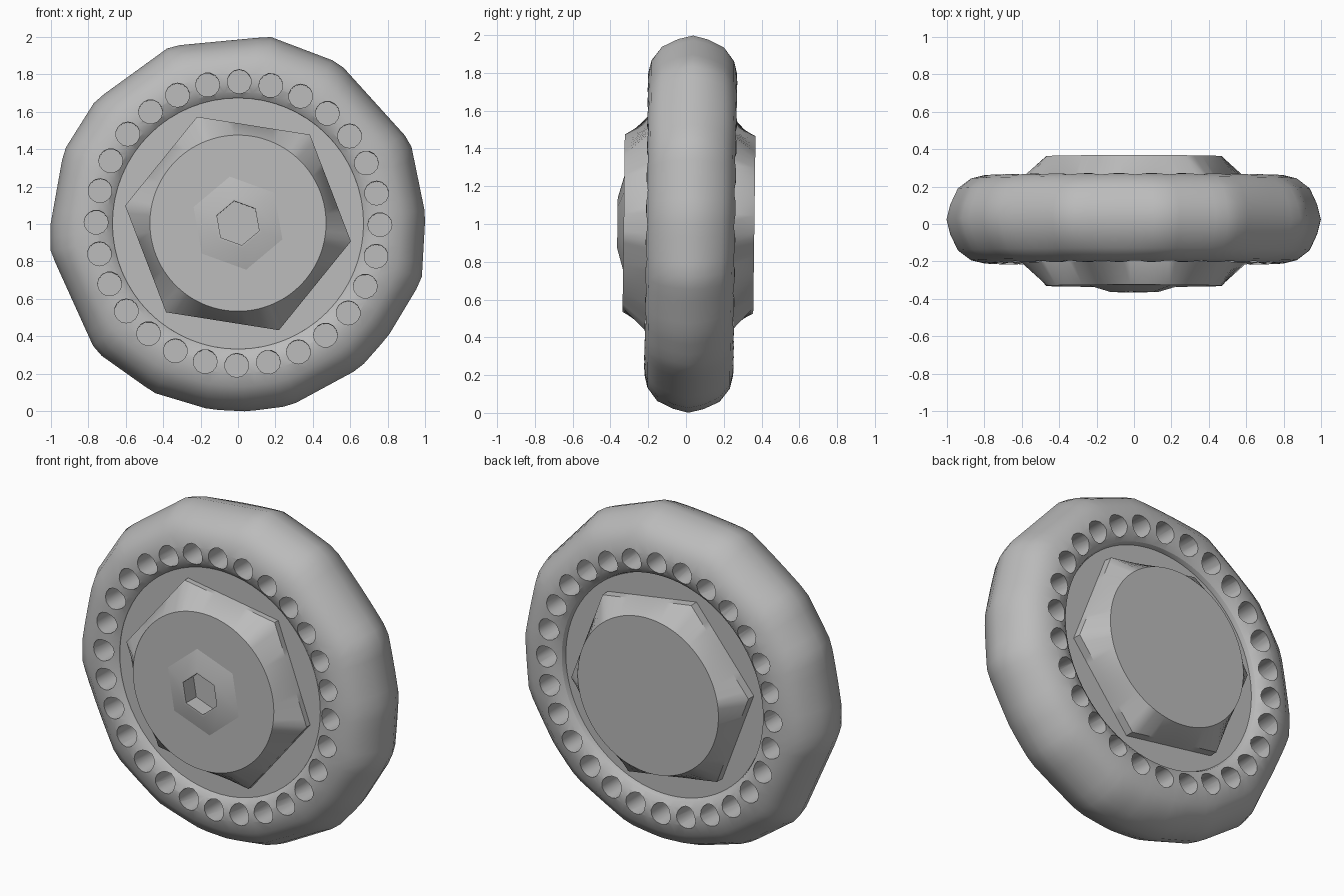
import bpy, bmesh
from math import sin, cos, tau, radians
from mathutils import Matrix, Vector

old = bpy.data.objects.get("Cube")
if old:
    bpy.data.objects.remove(old, do_unlink=True)

grey = bpy.data.materials.new("plain grey")
grey.use_nodes = True
colour = (0.5, 0.5, 0.5, 1)
grey.diffuse_color = colour
grey.node_tree.nodes["Principled BSDF"].inputs["Base Color"].default_value = colour

# The wheel axis runs along y and leans very slightly
PLACE = Matrix.Translation((0, 0.015, 1)) @ Matrix.Rotation(-0.013, 4, 'X')
HEX_TURN = radians(51)
SOCKET_TURN = radians(100)


def finish(bm, name):
    bmesh.ops.recalc_face_normals(bm, faces=bm.faces)
    mesh = bpy.data.meshes.new(name)
    bm.to_mesh(mesh)
    bm.free()
    mesh.materials.append(grey)
    ob = bpy.data.objects.new(name, mesh)
    bpy.context.collection.objects.link(ob)
    ob.matrix_world = PLACE
    return ob


def lathe(name, profile, sides, turn=0, closed=False, warp=None):
    """Spin (radius, y) points about y; open profiles get end caps."""
    bm = bmesh.new()
    rings = []
    for r, y in profile:
        ring = []
        for i in range(sides):
            a = turn + tau * i / sides
            rr = warp(r, a) if warp else r
            ring.append(bm.verts.new((rr * cos(a), y, rr * sin(a))))
        rings.append(ring)
    for k in range(len(rings) if closed else len(rings) - 1):
        p, q = rings[k], rings[(k + 1) % len(rings)]
        for i in range(sides):
            j = (i + 1) % sides
            bm.faces.new((p[i], p[j], q[j], q[i]))
    if not closed:
        bm.faces.new(rings[0])
        bm.faces.new(rings[-1])
    return finish(bm, name)


def add_prism(bm, x, z, radius, y0, y1, sides, turn):
    ends = [[bm.verts.new((x + radius * cos(turn + tau * i / sides), y,
                           z + radius * sin(turn + tau * i / sides)))
             for i in range(sides)] for y in (y0, y1)]
    for i in range(sides):
        j = (i + 1) % sides
        bm.faces.new((ends[0][i], ends[0][j], ends[1][j], ends[1][i]))
    for end in ends:
        bm.faces.new(end)


def cut(ob, cutter):
    cutter.hide_render = True
    mod = ob.modifiers.new("cut", 'BOOLEAN')
    mod.operation, mod.solver, mod.object = 'DIFFERENCE', 'EXACT', cutter
    bpy.context.view_layer.objects.active = ob
    bpy.ops.object.modifier_apply(modifier=mod.name)
    bpy.data.objects.remove(cutter, do_unlink=True)


# Uneven faceted outline of the outer rim
outline = [Vector(p) for p in (
    (1, .05), (.92, .44), (.54, .86), (.17, 1), (-.36, .95), (-.76, .66),
    (-.93, .39), (-1, 0), (-1, -.15), (-.76, -.68), (-.45, -.9), (-.15, -.99),
    (.05, -1), (.28, -.97), (.65, -.77), (.8, -.6), (.98, -.3))]


def outline_radius(a):
    d = Vector((cos(a), sin(a)))
    for p, q in zip(outline, outline[1:] + outline[:1]):
        if p.cross(d) >= 0 and d.cross(q) >= 0 and p.dot(d) > 0:
            return p.cross(q) / d.cross(q - p)
    return 1


def facet(r, a):
    weight = min(max((r - 0.8) / 0.17, 0), 1)
    return r * (1 + weight * (outline_radius(a) - 1))


def hexagon(r, a):
    """Hexagonal outside the round cap."""
    if r < .5:
        return r
    step = tau / 6
    return r * cos(step / 2) / cos((a - HEX_TURN) % step - step / 2)


# Rounded outer ring
half = [(.66, .17), (.672, .2), (.70, .222), (.75, .237), (.80, .235),
        (.87, .218), (.94, .165), (.98, .08)]
section = [(r, .01 - y) for r, y in half] + [(1, .01)]
section += [(r, .01 + y) for r, y in half[::-1]]
ring = lathe("outer_ring", section, 90, closed=True, warp=facet)

# Blind round holes on both faces of the ring
bm = bmesh.new()
HOLES = 28
for i in range(HOLES):
    a = radians(89.5) + tau * i / HOLES
    for side in (-1, 1):
        add_prism(bm, .757 * cos(a), .757 * sin(a), .064,
                  side * .06, side * .3, 14, a)
cut(ring, finish(bm, "hole_cutter"))

# Flat disc closing the ring
disc = lathe("inner_disc", [(.67, -.185), (.67, .185)], 64)

# Hub: round caps sloping out to a hexagonal base
hub = lathe("hub", [(.47, -.345), (.61, -.22), (.60, .235), (.47, .347)],
            96, HEX_TURN, warp=hexagon)

# Hexagonal socket at the middle of the front, with a raised lip
bm = bmesh.new()
add_prism(bm, 0, 0, .12, -.5, -.28, 6, SOCKET_TURN)
cut(hub, finish(bm, "socket_cutter"))
lip = lathe("socket_lip", [(.27, -.34), (.135, -.378), (.12, -.378),
                           (.12, -.34)], 6, SOCKET_TURN, closed=True)

# Smooth shading with sharp edges kept
for ob in bpy.context.view_layer.objects:
    ob.select_set(ob in (ring, disc, hub, lip))
bpy.context.view_layer.objects.active = ring
bpy.ops.object.shade_smooth_by_angle(angle=radians(30))
